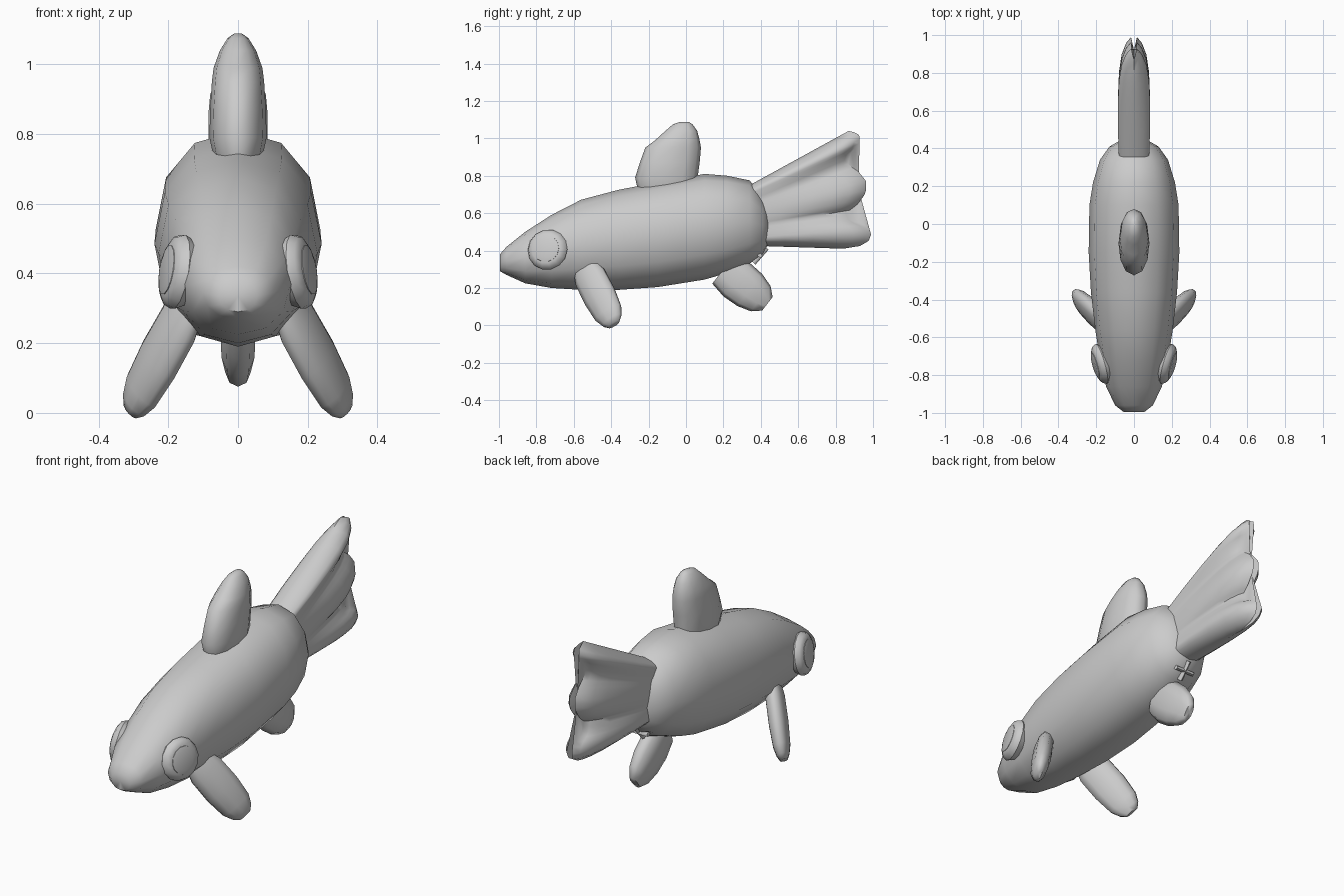
import bpy, bmesh, math
from mathutils import Vector, Matrix

if "Cube" in bpy.data.objects:
    bpy.data.objects.remove(bpy.data.objects["Cube"])

grey = bpy.data.materials.new("grey")
grey.diffuse_color = (0.6, 0.6, 0.6, 1)
grey.use_nodes = True
grey.node_tree.nodes["Principled BSDF"].inputs["Base Color"].default_value = grey.diffuse_color


def loft(name, rings, angle=60):
    """Skin a list of equal-length closed rings, cap both ends."""
    bm = bmesh.new()
    vs = [[bm.verts.new(p) for p in r] for r in rings]
    n = len(vs[0])
    for a, b in zip(vs, vs[1:]):
        for i in range(n):
            bm.faces.new((a[i], a[(i + 1) % n], b[(i + 1) % n], b[i]))
    for r in (vs[0], vs[-1]):
        c = bm.verts.new(sum((v.co for v in r), Vector()) / n)
        for i in range(n):
            bm.faces.new((r[i], r[(i + 1) % n], c))
    bmesh.ops.recalc_face_normals(bm, faces=bm.faces)
    me = bpy.data.meshes.new(name)
    bm.to_mesh(me)
    bm.free()
    me.materials.append(grey)
    ob = bpy.data.objects.new(name, me)
    bpy.context.collection.objects.link(ob)
    bpy.ops.object.select_all(action='DESELECT')
    ob.select_set(True)
    bpy.context.view_layer.objects.active = ob
    bpy.ops.object.shade_smooth_by_angle(angle=math.radians(angle))
    return ob


def oval(centre, u, v, n=12, power=2.0):
    """Closed ring around centre spanned by half-axes u and v."""
    def f(t):
        return math.copysign(abs(t) ** (2 / power), t)
    c, u, v = Vector(centre), Vector(u), Vector(v)
    return [c + u * f(math.cos(k)) + v * f(math.sin(k))
            for k in (2 * math.pi * i / n for i in range(n))]


def interp(pts, t):
    """Piecewise linear lookup."""
    for (a, p), (b, q) in zip(pts, pts[1:]):
        if t <= b:
            return Vector(p).lerp(Vector(q), (t - a) / (b - a))
    return Vector(pts[-1][1])


# body: y, bottom z, top z, half width
body = [(-0.995, 0.29, 0.38, 0.055), (-0.96, 0.27, 0.42, 0.10),
        (-0.86, 0.225, 0.50, 0.148), (-0.72, 0.20, 0.59, 0.18),
        (-0.56, 0.19, 0.672, 0.205), (-0.36, 0.19, 0.725, 0.228),
        (-0.15, 0.205, 0.765, 0.24), (0.10, 0.245, 0.81, 0.236),
        (0.22, 0.28, 0.80, 0.217), (0.34, 0.33, 0.775, 0.18),
        (0.41, 0.38, 0.69, 0.13), (0.45, 0.45, 0.60, 0.06)]
loft("body", [oval((0, y, (lo + hi) / 2), (w, 0, 0), (0, 0, (hi - lo) / 2), 12, 2.15)
              for y, lo, hi, w in body])

# dorsal fin: z, front y, back y, half width
dorsal = [(0.73, -0.26, 0.06, 0.07), (0.79, -0.272, 0.062, 0.082),
          (0.87, -0.247, 0.073, 0.08), (0.95, -0.218, 0.08, 0.075),
          (0.99, -0.165, 0.073, 0.07), (1.04, -0.11, 0.06, 0.052),
          (1.075, -0.07, 0.035, 0.03), (1.088, -0.03, 0.015, 0.012)]
loft("dorsal_fin", [oval((0, (a + b) / 2, z + 0.06 * max(0, 0.79 - z)), (w, 0, 0),
                         (0, (b - a) / 2, 0), 12, 2.1) for z, a, b, w in dorsal])

# tail: fan between a root line and a three-lobed rim
rim = [(0.0, (0.87, 1.04)), (0.06, (0.925, 1.025)), (0.13, (0.93, 0.98)),
       (0.22, (0.88, 0.92)), (0.29, (0.865, 0.86)), (0.36, (0.925, 0.82)),
       (0.43, (0.963, 0.77)), (0.52, (0.963, 0.71)), (0.60, (0.92, 0.65)),
       (0.68, (0.875, 0.615)), (0.76, (0.90, 0.56)), (0.84, (0.97, 0.53)),
       (0.90, (0.992, 0.48)), (0.95, (0.965, 0.43)), (1.0, (0.84, 0.41))]
root = [(0.0, (0.35, 0.755)), (1.0, (0.38, 0.425))]
N = 28
tail = []
for t, thick in ((0, 0.08), (0.25, 0.085), (0.5, 0.085), (0.7, 0.08),
                 (0.85, 0.066), (0.95, 0.042), (1.0, 0.016)):
    side = []
    for i in range(N + 1):
        u = i / N
        p = interp(root, u).lerp(interp(rim, u), t)
        lobe = abs(math.cos(math.pi * (u - 0.1) / 0.385))
        edge = min(1, math.sqrt(min(u, 1 - u) / 0.1))
        side.append((thick * edge * (1 - 0.5 * t * (1 - lobe)), p.x, p.y))
    tail.append([Vector(s) for s in side]
                + [Vector((-x, y, z)) for x, y, z in side[-2:0:-1]])
loft("tail_fin", tail)


def paddle(name, start, end, wide, thin, profile):
    """Rounded fin: ovals spaced along an axis and scaled by profile."""
    s, e = Vector(start), Vector(end)
    return loft(name, [oval(s.lerp(e, t), Vector(wide) * k, Vector(thin) * k, 10, 2.3)
                       for t, k in profile])


# paired pectoral fins
fin_profile = [(0, 0.8), (0.15, 0.98), (0.5, 1.0), (0.8, 0.88), (0.93, 0.65), (1, 0.38)]
for s, label in ((1, "right"), (-1, "left")):
    paddle(label + "_pectoral_fin", (s * 0.145, -0.535, 0.30), (s * 0.31, -0.385, 0.005),
           (s * 0.02, 0.078, 0.045), (s * 0.043, -0.006, 0.028), fin_profile)

# anal fin on the belly
paddle("anal_fin", (0, 0.20, 0.30), (0, 0.435, 0.115), (0, 0.07, 0.09), (0.052, 0, 0),
       [(0, 0.85), (0.3, 1.0), (0.6, 0.95), (0.85, 0.75), (1, 0.4)])

# small crossed nub below the tail root
for name, arm in (("nub_bar_across", (0.055, 0, 0)), ("nub_bar_upright", (0, 0.035, 0.04))):
    c, a = Vector((0, 0.395, 0.375)), Vector(arm)
    flat = Vector((0, 0.012, -0.01))
    other = Vector((0, 0.008, 0.009)) if arm[0] else Vector((0.012, 0, 0))
    loft(name, [oval(c + a * k, flat, other, 6) for k in (-1, 0, 1)])

# eyes: flattened domes with a raised iris, turned a little forward and up
for s, label in ((1, "right"), (-1, "left")):
    turn = Matrix.Rotation(math.radians(-16), 3, 'Z') @ Matrix.Rotation(math.radians(-9), 3, 'Y')
    for part, prof in (("eye", [(-0.03, 0.095), (0.0, 0.11), (0.022, 0.10), (0.034, 0.078)]),
                       ("iris", [(0.02, 0.074), (0.036, 0.072), (0.042, 0.05)])):
        rings = []
        for d, r in prof:
            ring = [turn @ p for p in oval((d, 0, 0), (0, r, 0), (0, 0, r), 14)]
            rings.append([Vector((s * (p.x + 0.172), p.y - 0.74, p.z + 0.405)) for p in ring])
        loft(label + "_" + part, rings, 40)
